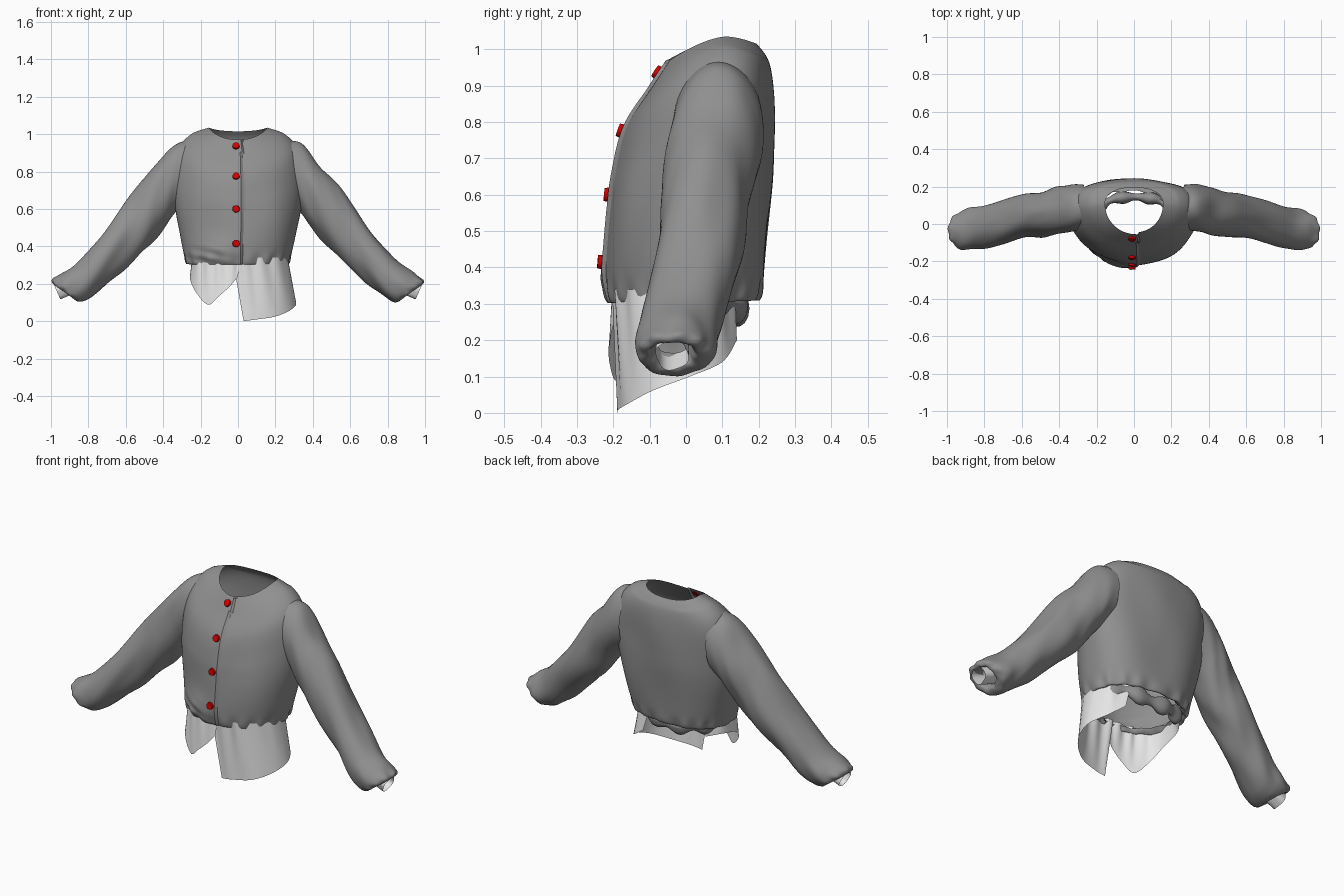
import bpy, bmesh, math
from mathutils import Vector, noise
from mathutils.bvhtree import BVHTree

if "Cube" in bpy.data.objects:
    bpy.data.objects.remove(bpy.data.objects["Cube"])


def material(name, rgb):
    m = bpy.data.materials.new(name)
    m.diffuse_color = (*rgb, 1)
    m.use_nodes = True
    m.node_tree.nodes["Principled BSDF"].inputs["Base Color"].default_value = m.diffuse_color
    return m


GREY = material("jacket grey", (0.28, 0.28, 0.28))
WHITE = material("shirt white", (0.8, 0.8, 0.8))
RED = material("button red", (0.65, 0.0, 0.0))


def spline(rows, t):
    """Catmull-Rom through rows of numbers, t in 0..1"""
    f = min(t, 0.999999) * (len(rows) - 1)
    i = int(f)
    u = f - i
    pick = lambda k: rows[max(0, min(len(rows) - 1, k))]
    return [0.5 * (2 * b + (c - a) * u + (2 * a - 5 * b + 4 * c - d) * u * u
                   + (3 * b - a - 3 * c + d) * u ** 3)
            for a, b, c, d in zip(pick(i - 1), pick(i), pick(i + 1), pick(i + 2))]


def grid(name, func, nu, nv, mat, closed=False, angle=40):
    """Sheet or tube made from func(u, v)"""
    mesh = bpy.data.meshes.new(name)
    cols = nu if closed else nu + 1
    verts = [func(i / nu, j / nv) for j in range(nv + 1) for i in range(cols)]
    faces = []
    for j in range(nv):
        for i in range(nu):
            k = (i + 1) % cols
            faces.append((j * cols + i, j * cols + k, (j + 1) * cols + k, (j + 1) * cols + i))
    mesh.from_pydata(verts, [], faces)
    mesh.materials.append(mat)
    obj = bpy.data.objects.new(name, mesh)
    bpy.context.collection.objects.link(obj)
    bpy.ops.object.select_all(action='DESELECT')
    obj.select_set(True)
    bpy.context.view_layer.objects.active = obj
    bpy.ops.object.shade_smooth_by_angle(angle=math.radians(angle))
    return obj


def bell(d, w):
    return math.exp(-(d / w) ** 2)


# Jacket body rings: half width, side y, side z, front y, front z, back y, back z
BODY = [
    (0.155, 0.11, 1.035, -0.045, 0.97, 0.195, 1.015),
    (0.25, 0.10, 1.0, -0.095, 0.895, 0.228, 0.965),
    (0.315, 0.09, 0.92, -0.16, 0.79, 0.24, 0.87),
    (0.34, 0.07, 0.75, -0.197, 0.66, 0.238, 0.72),
    (0.335, 0.04, 0.60, -0.208, 0.57, 0.234, 0.59),
    (0.31, 0.02, 0.46, -0.214, 0.45, 0.225, 0.46),
    (0.285, 0.01, 0.35, -0.214, 0.345, 0.212, 0.355),
    (0.27, 0.01, 0.305, -0.205, 0.302, 0.197, 0.31),
    (0.24, 0.01, 0.33, -0.185, 0.325, 0.175, 0.325),
]


def body_point(u, v):
    hw, ys, zs, yf, zf, yb, zb = spline(BODY, v)
    a = -2 * math.pi * u
    c, s = math.cos(a), math.sin(a)
    back = s > 0
    p = (0.78 if v > 0.1 else 0.9) if back else 0.95
    x = hw * math.copysign(abs(c) ** p, c)
    w = abs(s) ** p
    y = ys + ((yb if back else yf) - ys) * w
    z = zs + ((zb if back else zf) - zs) * abs(s) ** 1.5
    if not back:
        # overlapping front edge and the bunched cloth at the hem
        if -0.12 < x < 0.022:
            y -= 0.011 * (x + 0.12) / 0.142
        y -= 0.022 * bell(x + 0.11, 0.1) * bell(z - 0.38, 0.07)
        y -= 0.006 * math.sin((z + 0.25 * x) * 110) * bell(x + 0.17, 0.09) * bell(z - 0.35, 0.05)
    n = noise.noise(Vector((x * 5, y * 5, z * 3))) * 0.012 * min(1, v * 3)
    # loose ripples along the gathered hem
    n += 0.005 * math.sin(a * 17) * bell(z - 0.32, 0.04)
    return (x + n * c, y + n * s, z)


body = grid("jacket_body", body_point, 160, 72, GREY, closed=True, angle=32)

# Sleeve rings: upper x, upper z, lower x, lower z, centre y, half depth
SLEEVE = [
    (0.26, 0.97, 0.28, 0.63, 0.09, 0.12),
    (0.34, 0.945, 0.33, 0.59, 0.085, 0.127),
    (0.43, 0.85, 0.385, 0.51, 0.07, 0.125),
    (0.52, 0.74, 0.46, 0.42, 0.05, 0.12),
    (0.61, 0.62, 0.56, 0.325, 0.04, 0.115),
    (0.735, 0.46, 0.67, 0.225, 0.012, 0.115),
    (0.855, 0.32, 0.77, 0.14, -0.018, 0.114),
    (0.945, 0.255, 0.825, 0.105, -0.03, 0.11),
    (0.99, 0.22, 0.862, 0.107, -0.035, 0.095),
    (0.98, 0.195, 0.88, 0.13, -0.037, 0.065),
    (0.92, 0.22, 0.85, 0.165, -0.037, 0.05),
]


def sleeve_point(side):
    def point(u, v):
        ux, uz, lx, lz, yc, hd = spline(SLEEVE, v)
        a = 2 * math.pi * u
        c, s = math.cos(a), math.sin(a)
        w = noise.noise(Vector((c * 1.3 + v * 4, s * 1.3 + side, v * 7))) * 0.09
        w += 0.035 * math.sin(3 * a + v * 22) * bell(v - 0.4, 0.25)
        w += 0.05 * math.sin(9 * a) * bell(v - 0.84, 0.08)
        k = 1 + w * min(1, v * 6)
        x = (ux + lx) / 2 + (ux - lx) / 2 * c * k
        z = (uz + lz) / 2 + (uz - lz) / 2 * c * k
        return (side * min(x, 1.0), yc + hd * s * k, z)
    return point


# White shirt cuff showing inside each sleeve end
def cuff_point(side):
    def point(u, v):
        a = 2 * math.pi * u
        r = 0.045 * (1 + 0.06 * math.sin(4 * a))
        axis = Vector((0.87, -0.038, 0.2)).lerp(Vector((0.968, -0.038, 0.158)), v)
        return (side * (axis.x + 0.4 * r * math.cos(a)), axis.y + r * math.sin(a),
                axis.z + 0.9 * r * math.cos(a))
    return point


for side, label in ((1, "right"), (-1, "left")):
    grid(label + "_sleeve", sleeve_point(side), 56, 70, GREY, closed=True)
    grid(label + "_shirt_cuff", cuff_point(side), 28, 4, WHITE, closed=True)

# Shirt tails: top x, top y, bottom x, bottom y, bottom z
RIGHT_TAIL = [
    (-0.03, -0.195, 0.03, -0.187, 0.0),
    (0.06, -0.197, 0.09, -0.187, 0.008),
    (0.15, -0.18, 0.20, -0.16, 0.025),
    (0.24, -0.11, 0.285, -0.09, 0.062),
    (0.265, 0.0, 0.31, 0.01, 0.10),
    (0.22, 0.09, 0.25, 0.10, 0.14),
    (0.13, 0.13, 0.17, 0.14, 0.20),
]
LEFT_TAIL = [
    (0.01, -0.195, 0.0, -0.20, 0.24),
    (-0.04, -0.197, -0.04, -0.212, 0.19),
    (-0.11, -0.19, -0.10, -0.21, 0.135),
    (-0.16, -0.175, -0.16, -0.19, 0.088),
    (-0.21, -0.14, -0.225, -0.15, 0.155),
    (-0.24, -0.08, -0.255, -0.08, 0.22),
    (-0.24, 0.02, -0.25, 0.03, 0.25),
    (-0.19, 0.10, -0.20, 0.11, 0.25),
]


def tail_point(rows):
    def point(u, v):
        tx, ty, bx, by, bz = spline(rows, u)
        wave = 0.006 * math.sin(u * 40) * (1 - v)
        return (tx + (bx - tx) * v, ty + (by - ty) * v + wave, 0.34 + (max(bz, 0) - 0.34) * v)
    return point


grid("right_shirt_tail", tail_point(RIGHT_TAIL), 40, 14, WHITE)
grid("left_shirt_tail", tail_point(LEFT_TAIL), 40, 14, WHITE)


# Gathered fold of cloth hanging under the back hem
def fold_point(u, v):
    a = math.radians(15 + 150 * u)
    r = 0.026 + 0.008 * math.sin(u * 23)
    b = 2 * math.pi * v
    return ((0.215 + r * math.cos(b)) * math.cos(a),
            0.01 + (0.135 + r * math.cos(b)) * math.sin(a) ** 0.7,
            0.295 + 0.01 * math.sin(u * 9) + 1.5 * r * math.sin(b))


grid("back_hem_fold", fold_point, 60, 14, GREY)

# Buttons set on the front surface
tree = BVHTree.FromObject(body, bpy.context.evaluated_depsgraph_get())
for i, z in enumerate((0.935, 0.775, 0.60, 0.415)):
    hit, normal, _, _ = tree.ray_cast(Vector((-0.01, -1, z)), Vector((0, 1, 0)))
    if normal.y > 0:
        normal = -normal
    bm = bmesh.new()
    bmesh.ops.create_cone(bm, cap_ends=True, segments=20, radius1=0.02, radius2=0.018, depth=0.014)
    mesh = bpy.data.meshes.new("button")
    bm.to_mesh(mesh)
    bm.free()
    mesh.materials.append(RED)
    button = bpy.data.objects.new("button_%d" % (i + 1), mesh)
    button.location = hit + normal * 0.004
    button.rotation_euler = normal.to_track_quat('Z', 'Y').to_euler()
    bpy.context.collection.objects.link(button)
